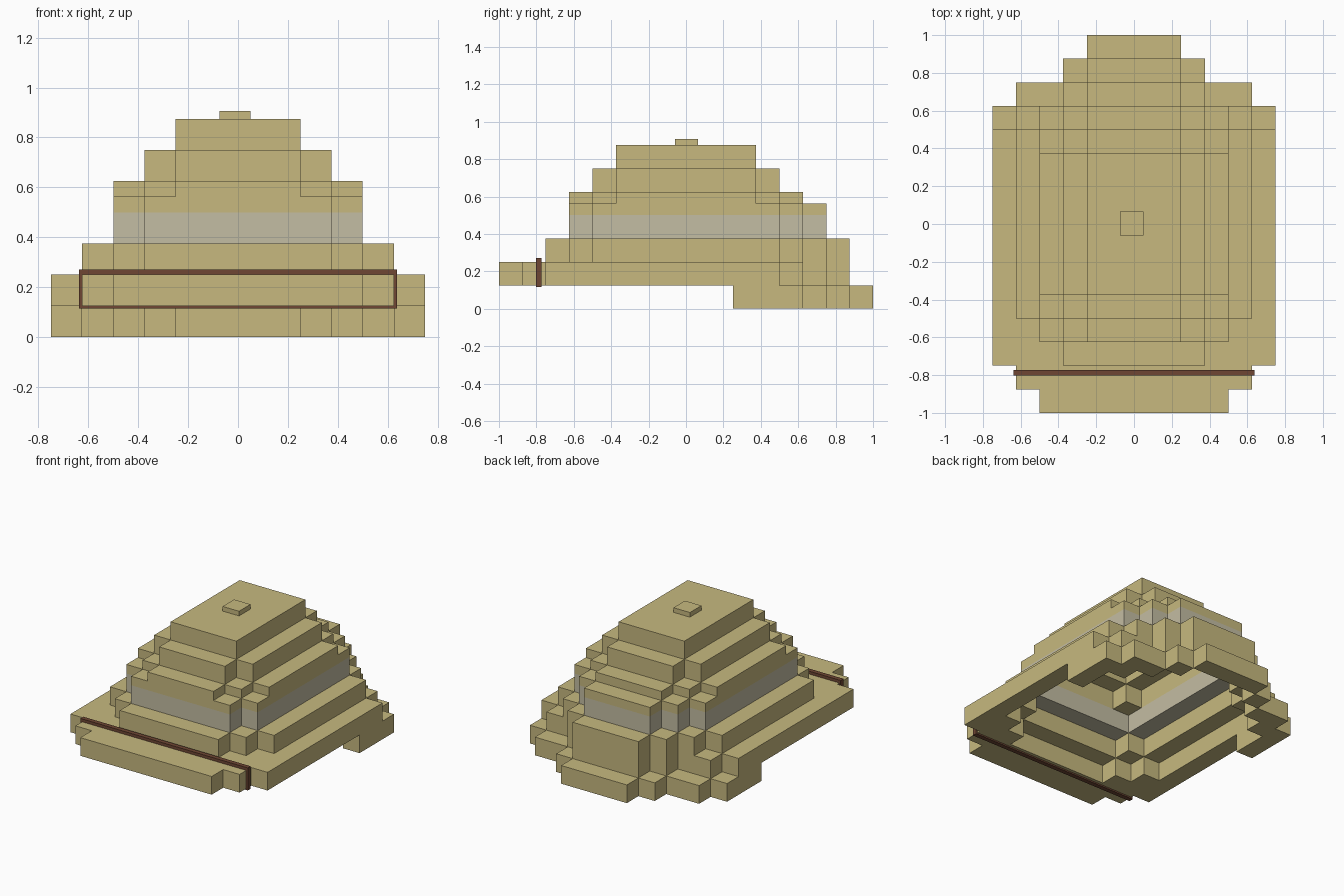
import bpy
import bmesh

old = bpy.data.objects.get("Cube")
if old:
    bpy.data.objects.remove(old, do_unlink=True)

U = 0.125  # block size


def srgb(r, g, b):
    lin = [((c / 255 + 0.055) / 1.055) ** 2.4 for c in (r, g, b)]
    return (*lin, 1.0)


def material(name, color):
    m = bpy.data.materials.new(name)
    m.use_nodes = True
    m.diffuse_color = color
    m.node_tree.nodes["Principled BSDF"].inputs["Base Color"].default_value = color
    return m


STRAW = material("straw", srgb(199, 185, 127))
GRAY = material("gray_band", srgb(196, 189, 163))
BROWN = material("brown_leather", srgb(110, 70, 51))


def finish(name, bm, mat):
    bmesh.ops.recalc_face_normals(bm, faces=bm.faces[:])
    mesh = bpy.data.meshes.new(name)
    bm.to_mesh(mesh)
    bm.free()
    mesh.materials.append(mat)
    ob = bpy.data.objects.new(name, mesh)
    bpy.context.collection.objects.link(ob)
    return ob


def inside(plan, x, y):
    return any(abs(x) < hx and y0 < y < y1 for hx, y0, y1 in plan)


def layer(name, z0, z1, outer, inner=(), mat=STRAW):
    """Blocky ring: the outer plan minus the inner plan, from z0 to z1."""
    cells = set()
    for i in range(-6, 6):
        for j in range(-8, 8):
            x, y = (i + 0.5) * U, (j + 0.5) * U
            if inside(outer, x, y) and not inside(inner, x, y):
                cells.add((i, j))
    bm = bmesh.new()
    verts = {}

    def v(i, j, z):
        if (i, j, z) not in verts:
            verts[i, j, z] = bm.verts.new((i * U, j * U, z))
        return verts[i, j, z]

    for i, j in sorted(cells):
        ring = [(i, j), (i + 1, j), (i + 1, j + 1), (i, j + 1)]
        bm.faces.new([v(a, b, z1) for a, b in ring])
        bm.faces.new([v(a, b, z0) for a, b in reversed(ring)])
        # side walls only where the neighbouring cell is empty
        for k, (di, dj) in enumerate([(0, -1), (1, 0), (0, 1), (-1, 0)]):
            if (i + di, j + dj) not in cells:
                p, q = ring[k], ring[(k + 1) % 4]
                bm.faces.new([v(*p, z0), v(*q, z0), v(*q, z1), v(*p, z1)])
    mesh_normals = [f.normal_update() for f in bm.faces]
    mesh = bpy.data.meshes.new(name)
    bm.to_mesh(mesh)
    bm.free()
    mesh.materials.append(mat)
    ob = bpy.data.objects.new(name, mesh)
    bpy.context.collection.objects.link(ob)
    return ob


def boxes(name, spans, mat):
    """Boxes given as (x0, x1, y0, y1, z0, z1), joined in one object."""
    bm = bmesh.new()
    for x0, x1, y0, y1, z0, z1 in spans:
        new = bmesh.ops.create_cube(bm, size=1)["verts"]
        bmesh.ops.scale(bm, verts=new, vec=(x1 - x0, y1 - y0, z1 - z0))
        bmesh.ops.translate(bm, verts=new,
                            vec=((x0 + x1) / 2, (y0 + y1) / 2, (z0 + z1) / 2))
    return finish(name, bm, mat)


# Plans: unions of rectangles (half width, y from, y to)
neck_out = [(.25, .25, 1), (.375, .25, .875), (.625, .25, .75), (.75, .25, .625)]
neck_in = [(.25, 0, .875), (.375, 0, .75), (.5, 0, .625), (.625, 0, .5)]
brim_out = [(.75, -.75, .5), (.625, -.875, .625), (.5, -1, .5),
            (.375, 0, .75), (.25, 0, .875)]
brim_in = [(.375, -.75, .625), (.5, -.625, .5), (.625, -.5, .5), (.25, 0, .75)]
base_out = [(.375, -.75, .75), (.5, -.625, .625), (.625, -.5, .5), (.25, 0, .875)]
band_out = [(.375, -.625, .625), (.5, -.5, .5), (.25, 0, .75)]
band_in = [(.375, -.5, .5), (.25, 0, .625)]
shoulder_out = [(.5, -.375, .375), (.375, -.5, .5), (.25, -.625, .625)]
upper_out = [(.375, -.375, .375), (.25, -.5, .5)]
top_out = [(.25, -.375, .375)]

# Stepped hollow shell, bottom to top
layer("neck_guard", 0, .125, neck_out, neck_in)
layer("brim", .125, .25, brim_out, brim_in)
layer("crown_base", .25, .375, base_out, band_out)
layer("crown_band", .375, .5, band_out, band_in, GRAY)
layer("crown_ledge", .5, .5625, band_out, upper_out)
layer("crown_shoulder", .5625, .625, shoulder_out, upper_out)
layer("crown_upper", .625, .75, upper_out, top_out)
layer("crown_top", .75, .875, top_out)

# Small button on the crown
boxes("top_button", [(-.075, .05, -.06, .065, .875, .907)], STRAW)

# Strap wrapped around the front of the brim
Y0, Y1, W, T = -.803, -.772, .637, .015
boxes("brim_strap", [
    (-W, W, Y0, Y1, .25, .27),
    (-W, W, Y0, Y1, .115, .13),
    (-W, -W + T, Y0, Y1, .13, .25),
    (W - T, W, Y0, Y1, .13, .25),
], BROWN)
